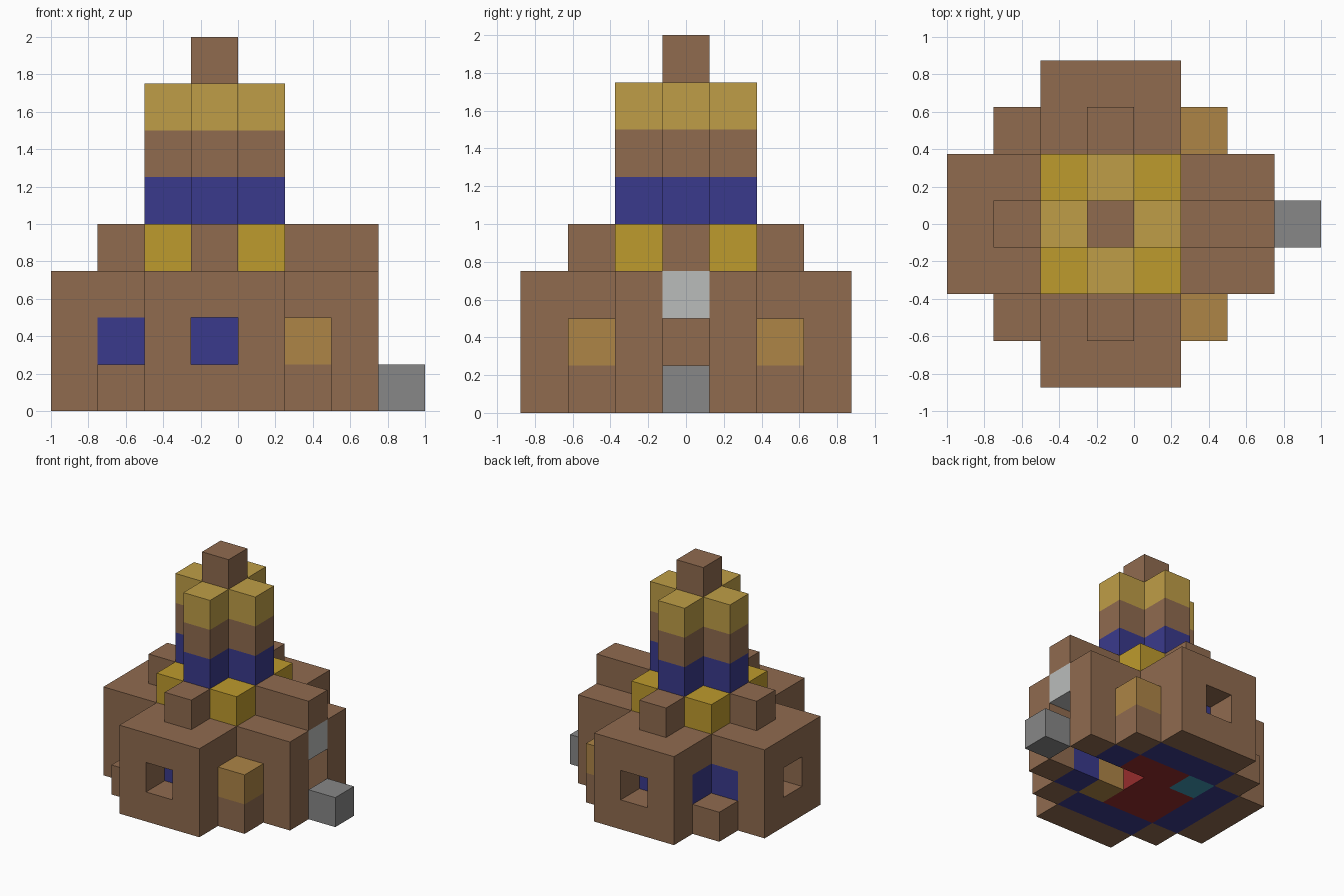
import bpy
import bmesh
from mathutils import Vector

if "Cube" in bpy.data.objects:
    bpy.data.objects.remove(bpy.data.objects["Cube"], do_unlink=True)

CELL = 0.25
ORIGIN = Vector((4, 3.5, 0))  # block coordinates of the model's centre


def srgb(*rgb):
    return tuple(((c / 255 + 0.055) / 1.055) ** 2.4 for c in rgb) + (1.0,)


def material(name, *rgb):
    mat = bpy.data.materials.new(name)
    mat.use_nodes = True
    colour = srgb(*rgb)
    mat.diffuse_color = colour
    bsdf = mat.node_tree.nodes["Principled BSDF"]
    bsdf.inputs["Base Color"].default_value = colour
    bsdf.inputs["Roughness"].default_value = 0.9
    return mat


brown = material("brown", 144, 107, 79)
blue = material("blue", 58, 58, 140)
amber = material("amber", 173, 133, 70)
gold = material("gold", 190, 155, 45)
pale_gold = material("pale gold", 191, 158, 71)
grey = material("grey", 135, 135, 135)
light_grey = material("light grey", 186, 188, 187)
red = material("red", 150, 45, 45)
teal = material("teal", 64, 152, 180)


def box(x, y, z):
    """Set of blocks; each argument is one index or an inclusive pair."""
    spans = [(a, a) if isinstance(a, int) else a for a in (x, y, z)]
    xs, ys, zs = [range(a, b + 1) for a, b in spans]
    return {(i, j, k) for i in xs for j in ys for k in zs}


def mirror(blocks):
    """Add the copy on the other side of the front-back centre plane."""
    return blocks | {(i, 6 - j, k) for i, j, k in blocks}


def plus(z):
    return box((2, 4), 3, z) | box(3, (2, 4), z)


parts = []


def part(name, mat, blocks):
    parts.append((name, mat, blocks))


# Outer walls with window openings
part("front_back_walls", brown, mirror(box((2, 4), 0, (0, 2)) - box(3, 0, 1)))
part("end_wall", brown, box(0, (2, 4), (0, 2)) - box(0, 3, 1))
part("door_jambs", brown, mirror(box(6, 2, (0, 2))))
part("door_lintel", light_grey, box(6, 3, 2))
part("doorstep", grey, box(7, 3, 0))

# Corner posts
part("corner_posts", brown, mirror(box(1, 1, 0) | box(5, 1, 0)))
part("post_caps", amber, mirror(box(5, 1, 1)))

# Floor with carpet, furniture and entrance passage
inner = box((1, 5), (2, 4), 0) | box((2, 4), (1, 5), 0)
carpet = box((2, 4), (2, 4), 0)
passage = box((4, 5), 3, 0)
pool, chest = box(2, 4, 0), box(4, 2, 0)
part("floor", blue, inner - carpet - passage)
part("carpet", red, carpet - passage - pool - chest)
part("pool", teal, pool)
part("chest", amber, chest)

# Inner lining of the room
part("lining", blue, mirror(box((2, 4), 1, 1) | box(1, 2, 1) | box(5, 2, 1)))
part("alcove_back", brown, box(1, 3, 1))

# Roof
part("roof", brown, {(i, j, 2) for i, j, k in inner})
part("roof_ridges", brown, box((1, 6), 3, 3) | box(3, (1, 5), 3))
part("roof_corners", gold, mirror(box(2, 2, 3) | box(4, 2, 3)))

# Tower
part("tower_base", blue, plus(4))
part("tower_middle", brown, plus(5))
part("tower_crown", pale_gold, plus(6))
part("tower_cap", brown, box(3, 3, 7))

solid = set().union(*(blocks for _, _, blocks in parts))


def build(name, mat, blocks):
    """Make one mesh from the block faces that are open to the air."""
    bm = bmesh.new()
    for block in sorted(blocks):
        centre = Vector(block) + Vector((0.5, 0.5, 0.5))
        for axis in range(3):
            for sign in (-1, 1):
                normal = Vector((0, 0, 0))
                normal[axis] = sign
                if tuple(int(c) for c in Vector(block) + normal) in solid:
                    continue
                u = Vector((0, 0, 0))
                u[(axis + 1) % 3] = 0.5
                v = normal.cross(u)
                corners = (-u - v, u - v, u + v, v - u)
                bm.faces.new([bm.verts.new((centre + normal / 2 + c - ORIGIN) * CELL)
                              for c in corners])
    bmesh.ops.remove_doubles(bm, verts=bm.verts[:], dist=0.001)
    mesh = bpy.data.meshes.new(name)
    bm.to_mesh(mesh)
    bm.free()
    mesh.materials.append(mat)
    bpy.context.scene.collection.objects.link(bpy.data.objects.new(name, mesh))


for entry in parts:
    build(*entry)
